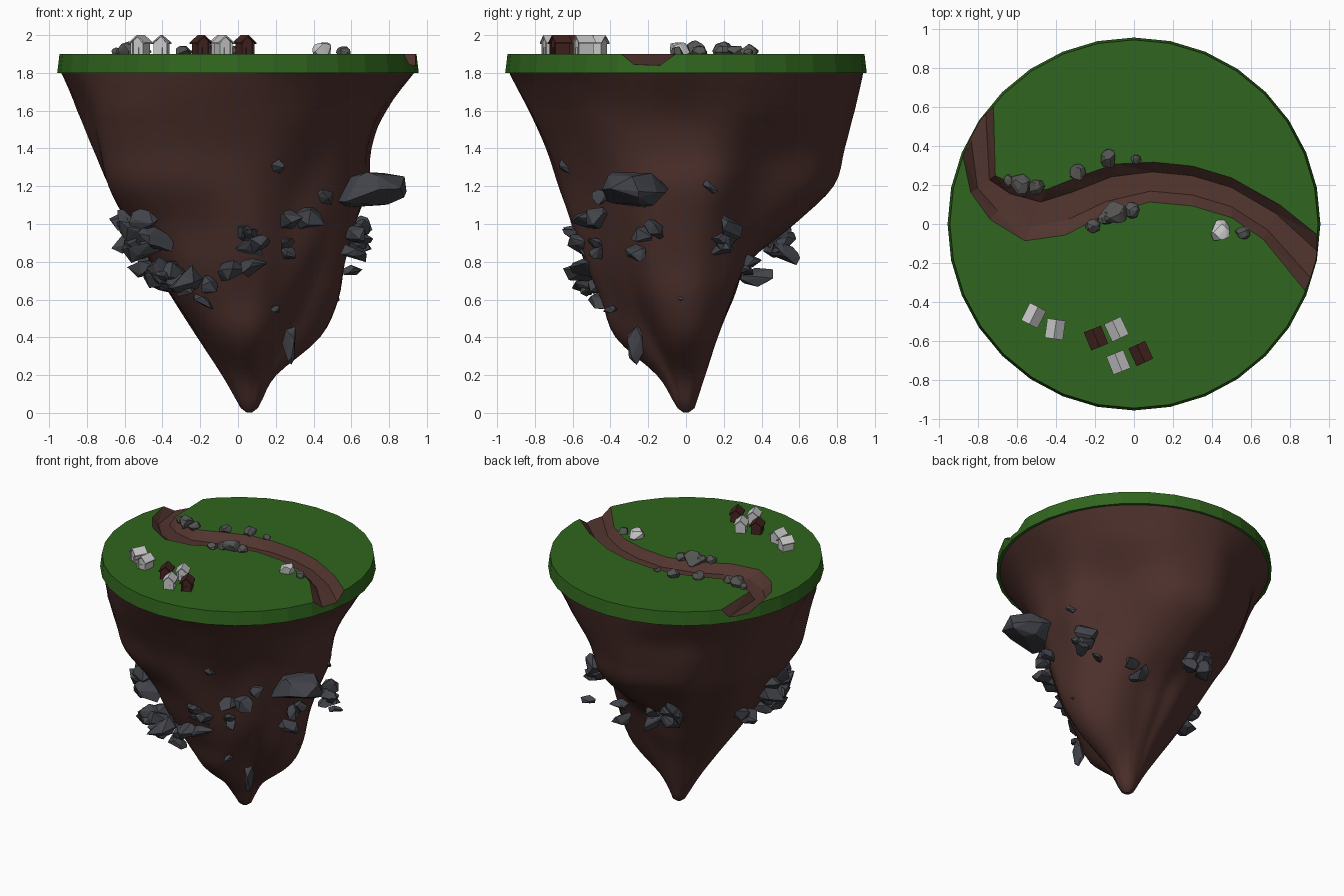
import bpy, bmesh, math, random
from mathutils import Vector, Matrix, noise

if "Cube" in bpy.data.objects:
    bpy.data.objects.remove(bpy.data.objects["Cube"])

random.seed(7)


def mat(name, r, g, b):
    m = bpy.data.materials.new(name)
    m.diffuse_color = (r, g, b, 1)
    m.use_nodes = True
    m.node_tree.nodes["Principled BSDF"].inputs["Base Color"].default_value = m.diffuse_color
    return m


GRASS = mat("grass", .03, .13, .013)
SOIL = mat("soil", .075, .03, .025)
BED = mat("bed", .085, .035, .028)
SLATE = mat("slate", .055, .057, .068)
STONE = mat("stone", .09, .09, .088)
PALE = mat("pale", .55, .55, .55)
TIMBER = mat("timber", .06, .018, .015)


def finish(name, bm, *mats):
    bmesh.ops.recalc_face_normals(bm, faces=bm.faces)
    me = bpy.data.meshes.new(name)
    bm.to_mesh(me)
    bm.free()
    for m in mats:
        me.materials.append(m)
    ob = bpy.data.objects.new(name, me)
    bpy.context.collection.objects.link(ob)
    return ob


def loft(bm, rings, closed=True):
    """Bridge successive closed rings of points and cap both ends."""
    vs = [[bm.verts.new(p) for p in r] for r in rings]
    n = len(vs[0])
    for a, b in zip(vs, vs[1:]):
        for i in range(n):
            bm.faces.new((a[i], a[(i + 1) % n], b[(i + 1) % n], b[i]))
    bm.faces.new(vs[0])
    bm.faces.new(vs[-1])


def circle(r, z, n):
    return [(r * math.cos(2 * math.pi * i / n), r * math.sin(2 * math.pi * i / n), z) for i in range(n)]


# grass disc with a carved winding river bed
bm = bmesh.new()
loft(bm, [circle(.957, 1.8, 32), circle(.945, 1.9, 32)])
disc = finish("grass_disc", bm, GRASS, BED)

north = [(-.73, .85), (-.72, .62), (-.71, .25), (-.60, .20), (-.45, .18), (-.30, .24), (-.10, .31),
         (.10, .32), (.30, .30), (.50, .24), (.75, .10), (.95, -.06), (1.10, -.18)]
south = [(-1.02, .50), (-.88, .35), (-.84, .16), (-.74, .02), (-.56, -.09), (-.35, -.06), (-.16, .04),
         (.08, .11), (.30, .09), (.50, .03), (.66, -.08), (.88, -.35), (.98, -.50)]
bm = bmesh.new()
rings = []
for n, s in zip(north, south):
    n, s = Vector(n), Vector(s)
    f1, f2 = n.lerp(s, .25), n.lerp(s, .72)
    rings.append([(*n, 1.96), (*n, 1.903), (*f1, 1.84), (*f2, 1.845), (*s, 1.903), (*s, 1.96)])
loft(bm, rings)
bmesh.ops.triangulate(bm, faces=bm.faces)
for f in bm.faces:
    f.material_index = 1
cutter = finish("river_cutter", bm, GRASS, BED)
cutter.hide_render = True
mod = disc.modifiers.new("river", 'BOOLEAN')
mod.operation, mod.solver, mod.object = 'DIFFERENCE', 'EXACT', cutter
bpy.context.view_layer.update()
carved = bpy.data.meshes.new_from_object(disc.evaluated_get(bpy.context.evaluated_depsgraph_get()))
disc.modifiers.clear()
disc.data = carved
bpy.data.objects.remove(cutter)

# tapering soil body: radius by level (rows) and direction E, NE, N ... SE
LEVELS = [1.81, 1.6, 1.4, 1.2, 1.0, .8, .6, .4, .2, .07]
RADII = [[.94, .94, .94, .94, .94, .94, .94, .94],
         [.76, .80, .88, .86, .83, .86, .84, .80],
         [.70, .66, .84, .80, .77, .82, .74, .68],
         [.69, .58, .79, .70, .71, .78, .66, .60],
         [.62, .50, .58, .50, .62, .64, .59, .54],
         [.55, .42, .33, .38, .50, .54, .53, .48],
         [.50, .33, .24, .29, .38, .43, .45, .39],
         [.39, .23, .16, .19, .26, .30, .37, .26],
         [.15, .12, .10, .11, .14, .15, .15, .13],
         [.07, .06, .06, .06, .07, .07, .07, .07]]


def spline(a, b, c, d, t):
    return b + .5 * t * (c - a + t * (2 * a - 5 * b + 4 * c - d + t * (3 * (b - c) + d - a)))


def row_radius(row, ang):
    u = ang / (math.pi / 4)
    i = int(u)
    return spline(*[row[(i + k) % 8] for k in (-1, 0, 1, 2)], u - i)


def body_point(ang, v, rough=True):
    i = min(int(v), len(LEVELS) - 2)
    ks = [max(0, min(len(LEVELS) - 1, i + k)) for k in (-1, 0, 1, 2)]
    z = spline(*[LEVELS[k] for k in ks], v - i)
    r = spline(*[row_radius(RADII[k], ang) for k in ks], v - i)
    c, s = math.cos(ang), math.sin(ang)
    if rough and v > 0:
        r *= 1 + .08 * min(1, v) * noise.noise(Vector((c * 2.6, s * 2.6, z * 1.5)))
    return Vector((.06 * (1 - z / 1.81) + r * c, r * s, z))


bm = bmesh.new()
N, ROWS = 56, 36
rings = [[body_point(2 * math.pi * i / N, (len(LEVELS) - 1) * j / ROWS) for i in range(N)]
         for j in range(ROWS + 1)]
for rad, z in ((.045, .025), (.015, .003)):
    rings.append([Vector((.06 + x * 1, y, z)) for x, y, _ in circle(rad, z, N)])
loft(bm, rings)
body = finish("soil_body", bm, SOIL)
for p in body.data.polygons:
    p.use_smooth = len(p.vertices) == 4


# angular rocks: convex hulls of scattered points
def hull_rock(bm, pos, size, rot, count, spread):
    tmp = []
    for _ in range(count):
        d = Vector([random.gauss(0, 1) for _ in range(3)]).normalized() * random.uniform(spread, 1)
        d = rot @ Vector((d.x * size[0], d.y * size[1], d.z * size[2]))
        tmp.append(bm.verts.new(Vector(pos) + d))
    res = bmesh.ops.convex_hull(bm, input=tmp)
    bad = {g for g in res["geom_interior"] + res["geom_unused"] if isinstance(g, bmesh.types.BMVert)}
    bmesh.ops.delete(bm, geom=list(bad), context='VERTS')


# cliff shards: x, y, z, half size, number of pieces
def shards(name, spots):
    bm = bmesh.new()
    for x, y, z, s, n in spots:
        out = Vector((x, y, 0)).normalized()
        for k in range(n):
            j = s * .75 if n > 1 else 0
            side = Vector((-out.y, out.x, 0)) * random.uniform(-j, j)
            pos = Vector((x, y, z + random.uniform(-j, j))) + side
            axis = (out + Vector([random.uniform(-.7, .7) for _ in range(3)])).to_track_quat('Z', 'Y').to_matrix()
            h = s * random.uniform(.75, 1.05)
            hull_rock(bm, pos, (h * .75, h * .6, h * 1.1), axis, 16, .65)
    return finish(name, bm, SLATE)


shards("cliff_shards_left", [(-.50, -.38, .95, .15, 6), (-.36, -.46, .75, .15, 6), (-.30, -.42, .63, .11, 3),
                             (-.57, -.14, .98, .12, 3), (-.48, -.04, .78, .12, 2), (-.17, -.47, .62, .09, 2)])
shards("cliff_shards_front", [(.04, -.53, .82, .12, 4), (.02, -.57, 1.0, .09, 2), (.22, -.47, .84, .08, 2),
                              (.20, -.60, 1.3, .09, 1), (.34, -.48, 1.08, .12, 2), (.20, -.40, .55, .05, 1)])
shards("cliff_shards_right", [(.64, -.20, .92, .10, 3), (.62, .22, .93, .12, 4), (.66, .12, 1.2, .07, 1),
                              (.60, .32, .75, .08, 1), (.52, -.03, .61, .03, 1), (.47, -.44, 1.15, .09, 1)])
shards("cliff_shards_back", [(-.15, .50, .92, .11, 5), (.27, .38, .80, .10, 2)])

# single long shards: big ledge on the right and low spike
bm = bmesh.new()
hull_rock(bm, (.69, -.28, 1.18), (.22, .20, .12), Matrix.Rotation(-.1, 3, 'Y'), 26, .85)
hull_rock(bm, (.28, -.27, .36), (.055, .055, .11), Matrix.Rotation(.1, 3, 'Y'), 16, .8)
finish("ledge_shards", bm, SLATE)

# boulders along the river
def boulders(name, spots, material):
    bm = bmesh.new()
    for x, y, r in spots:
        hull_rock(bm, (x, y, 1.9 + r * .25), (r, r * .9, r * .8), Matrix.Rotation(random.random() * 6, 3, 'Z'), 26, .95)
    finish(name, bm, material)


boulders("river_boulders", [(-.58, .20, .065), (-.50, .19, .045), (-.64, .22, .035), (-.29, .26, .05),
                            (-.13, .335, .052), (.01, .33, .03), (-.10, .06, .075), (-.01, .07, .045),
                            (-.21, -.01, .042), (-.15, .03, .045), (.56, -.045, .042)], STONE)
boulders("pale_boulder", [(.45, -.04, .065)], PALE)


# gabled houses, ridge along local y
def house(i, x, y, deg, material):
    bm = bmesh.new()
    place = Matrix.Translation((x, y, 1.9)) @ Matrix.Rotation(math.radians(deg), 4, 'Z')

    def prism(prof, y0, y1):
        loft(bm, [[place @ Vector((px, yy, pz)) for px, pz in prof] for yy in (y0, y1)])

    prism([(-.036, -.01), (.036, -.01), (.036, .058), (0, .09), (-.036, .058)], -.04, .04)
    prism([(-.047, .052), (0, .091), (.047, .052), (.047, .06), (0, .1), (-.047, .06)], -.05, .05)
    for s in (-1, 1):  # corner posts framing the front gable
        prism([(s * .036, 0), (s * .036, .058), (s * .024, .066), (s * .024, 0)], -.046, -.038)
    prism([(-.01, 0), (.01, 0), (.01, .035), (-.01, .035)], -.044, -.038)
    finish("house_%d" % i, bm, material)


for i, h in enumerate([(-.515, -.47, -27, PALE), (-.405, -.54, -8, PALE), (-.195, -.585, 22, TIMBER),
                       (-.09, -.54, 25, PALE), (-.08, -.71, 22, PALE), (.035, -.665, 25, TIMBER)]):
    house(i + 1, *h)
